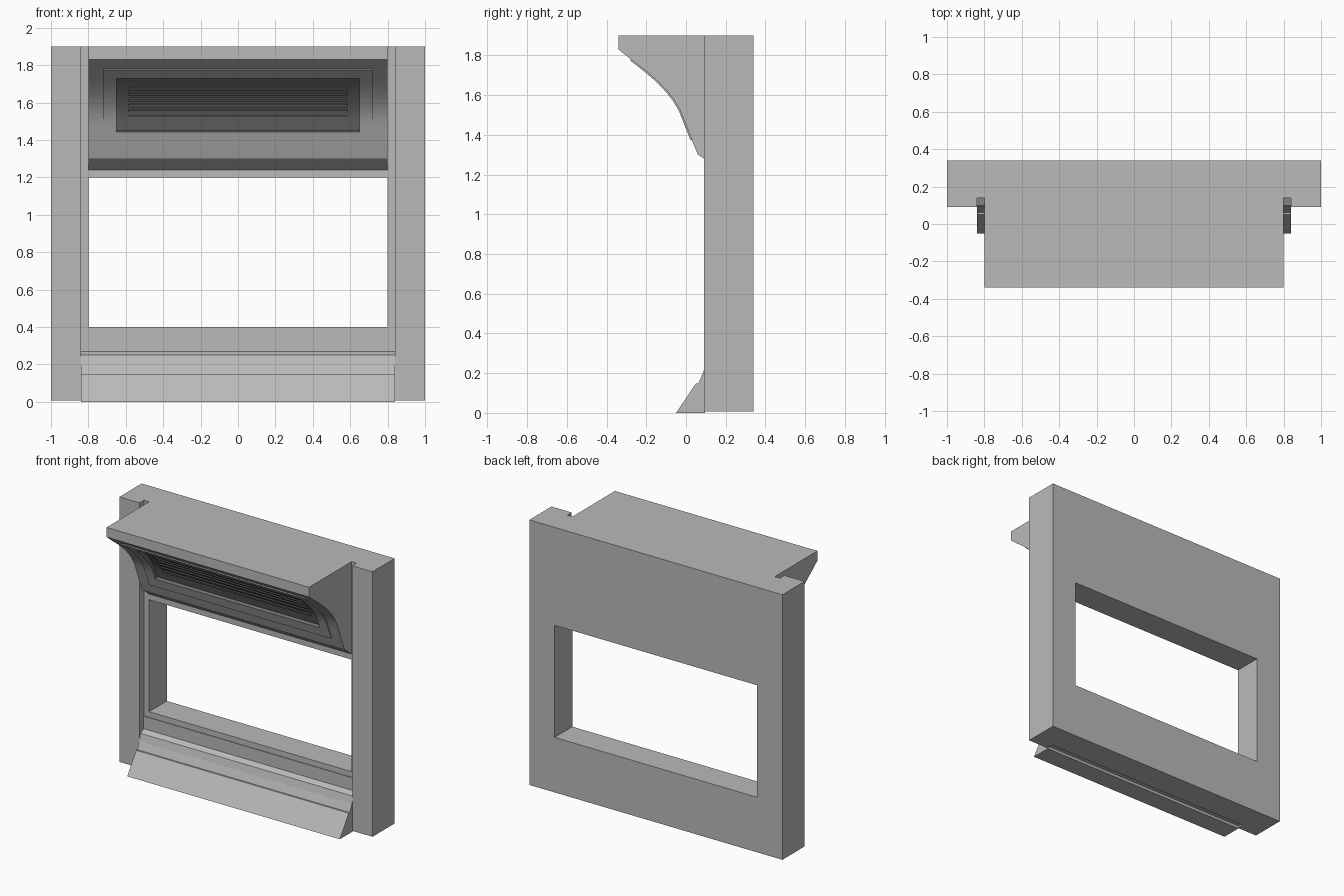
import bpy, bmesh
from mathutils import Vector

if "Cube" in bpy.data.objects:
    bpy.data.objects.remove(bpy.data.objects["Cube"])


def material(name, v):
    m = bpy.data.materials.new(name)
    m.diffuse_color = (v, v, v, 1)
    m.use_nodes = True
    m.node_tree.nodes["Principled BSDF"].inputs["Base Color"].default_value = m.diffuse_color
    return m


GREY = material("grey", 0.49)
DARK = material("dark_grey", 0.17)


def prism(name, pts, to3d, a, b, mat=GREY):
    """Solid made by sweeping a 2D outline from a to b."""
    bm = bmesh.new()
    lo = bm.faces.new([bm.verts.new(to3d(p, a)) for p in pts])
    ext = bmesh.ops.extrude_face_region(bm, geom=[lo])
    shift = Vector(to3d(pts[0], b)) - Vector(to3d(pts[0], a))
    bmesh.ops.translate(bm, vec=shift,
                        verts=[v for v in ext["geom"] if isinstance(v, bmesh.types.BMVert)])
    bmesh.ops.recalc_face_normals(bm, faces=bm.faces)
    me = bpy.data.meshes.new(name)
    bm.to_mesh(me)
    bm.free()
    me.materials.append(mat)
    ob = bpy.data.objects.new(name, me)
    bpy.context.collection.objects.link(ob)
    return ob


def across(name, yz, half, mat=GREY):
    return prism(name, yz, lambda p, x: (x, p[0], p[1]), -half, half, mat)


def cut(obs, cutter):
    for ob in obs:
        m = ob.modifiers.new("cut", "BOOLEAN")
        m.operation, m.solver, m.object = "DIFFERENCE", "EXACT", cutter
        bpy.context.view_layer.objects.active = ob
        bpy.ops.object.modifier_apply(modifier=m.name)
    bpy.data.objects.remove(cutter)


# Cove curve of the hood underside (y, z), from the front lip to the window head
COVE = [(-0.34, 1.83), (-0.28, 1.782), (-0.21, 1.728), (-0.14, 1.668), (-0.095, 1.62),
        (-0.06, 1.575), (-0.03, 1.525), (-0.01, 1.475), (0.012, 1.42), (0.035, 1.36), (0.06, 1.30)]


def cove_at(z):
    for (y0, z0), (y1, z1) in zip(COVE, COVE[1:]):
        if z1 <= z <= z0:
            return y0 + (y1 - y0) * (z0 - z) / (z0 - z1)


def offset_curve(z0, z1, d, n):
    """Cove points between two heights, pushed out of the hood by d."""
    out = []
    for i in range(n + 1):
        z = z0 + (z1 - z0) * i / n
        e = 0.02
        t = Vector((cove_at(z - e) - cove_at(z + e), -2 * e)).normalized()
        out.append((cove_at(z) + t.y * d, z - t.x * d))
    return out


def slab(name, half, z0, z1, front, back, n=12, mat=GREY):
    return across(name, offset_curve(z0, z1, front, n) + offset_curve(z0, z1, back, n)[::-1],
                  half, mat)


# Wall frame: U-shaped plan with side pillars, and the window opening
plan = [(-1, 0.34), (1, 0.34), (1, 0.09), (0.84, 0.09), (0.84, 0.14),
        (-0.84, 0.14), (-0.84, 0.09), (-1, 0.09)]
frame = prism("wall_frame", plan, lambda p, z: (p[0], p[1], z), 0.007, 1.9)
cut([frame], across("opening_cutter", [(-0.1, 0.4), (0.5, 0.4), (0.5, 1.2), (-0.1, 1.2)], 0.8))

# Stepped sill
across("sill", [(-0.05, 0), (0.05, 0.148), (0.062, 0.148), (0.085, 0.20), (0.10, 0.25),
                (0.135, 0.27), (0.135, 0.36), (0.15, 0.36), (0.15, 0.02),
                (0.095, 0.02), (0.095, 0)], 0.84)

# Hood with a raised panel following the cove
hood = across("hood", [(-0.34, 1.9)] + COVE + [(0.09, 1.28), (0.14, 1.24), (0.15, 1.24),
                                               (0.15, 1.9)], 0.8)
panel = slab("hood_panel", 0.72, 1.78, 1.375, 0.007, -0.01)

# Dark recessed vent with slats
cut([hood, panel], slab("vent_cutter", 0.65, 1.735, 1.445, 0.03, -0.02))
slab("vent_grille", 0.65, 1.735, 1.445, -0.015, -0.03, mat=DARK)
for i in range(6):
    z = 1.675 - i * 0.03
    slab(f"vent_slat_{i + 1}", 0.585, z, z - 0.016, -0.008, -0.03, 1, DARK)

# Dark lining on the recess walls
for ob in (hood, panel):
    ob.data.materials.append(DARK)
    for f in ob.data.polygons:
        pts = [ob.data.vertices[i].co for i in f.vertices]
        if all(abs(p.x) < 0.651 and 1.42 < p.z < 1.765 for p in pts):
            f.material_index = 1

# Smooth the curved parts only
for ob in (hood, panel, bpy.data.objects["vent_grille"]):
    bpy.ops.object.select_all(action="DESELECT")
    ob.select_set(True)
    bpy.context.view_layer.objects.active = ob
    bpy.ops.object.shade_smooth_by_angle(angle=0.3)
